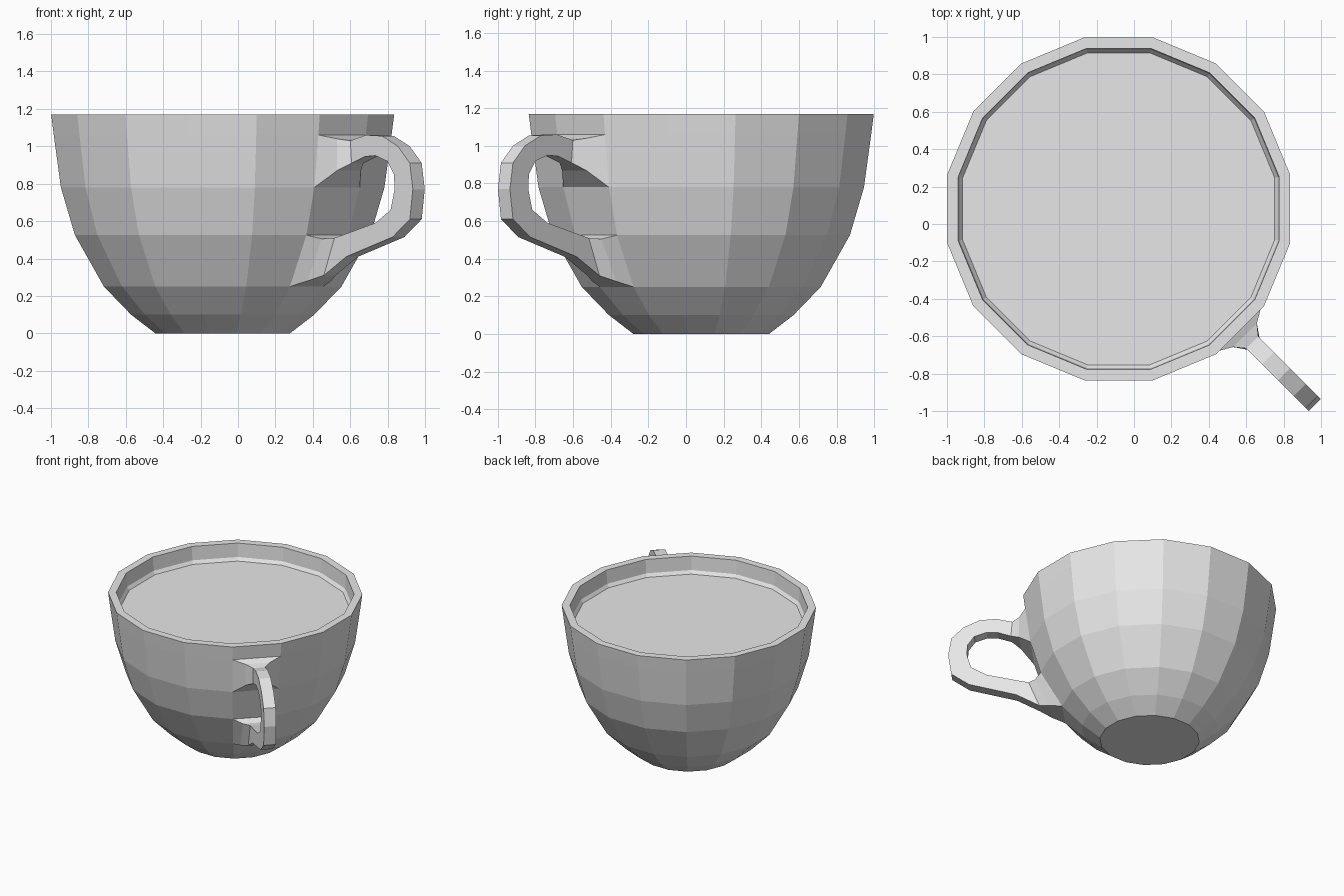
import bpy, bmesh, math
from mathutils import Matrix, Vector

cube = bpy.data.objects.get("Cube")
if cube:
    bpy.data.objects.remove(cube, do_unlink=True)

SIDES = 16
HALF = math.pi / SIDES
AXIS = Vector((-0.082, 0.081, 0))

grey = bpy.data.materials.new("light_grey")
grey.use_nodes = True
colour = (0.8, 0.8, 0.8, 1)
grey.diffuse_color = colour
grey.node_tree.nodes["Principled BSDF"].inputs["Base Color"].default_value = colour


def finish(name, bm):
    bmesh.ops.recalc_face_normals(bm, faces=bm.faces)
    mesh = bpy.data.meshes.new(name)
    bm.to_mesh(mesh)
    bm.free()
    mesh.materials.append(grey)
    obj = bpy.data.objects.new(name, mesh)
    obj.location = AXIS
    bpy.context.collection.objects.link(obj)
    return obj


def bridge(bm, a, b):
    for i in range(len(a)):
        j = (i + 1) % len(a)
        bm.faces.new((a[i], a[j], b[j], b[i]))


def ring(bm, apothem, z):
    r = apothem / math.cos(HALF)
    return [bm.verts.new((r * math.cos((2 * i + 1) * HALF),
                          r * math.sin((2 * i + 1) * HALF), z))
            for i in range(SIDES)]


# Cup: faceted bowl, thick rim and a short sloped step inside
cup_profile = [(0.36, 0), (0.49, 0.1), (0.635, 0.25), (0.79, 0.525), (0.865, 0.78),
               (0.903, 1.06), (0.917, 1.17), (0.858, 1.17), (0.852, 1.06), (0.834, 1.035)]
bm = bmesh.new()
rings = [ring(bm, r, z) for r, z in cup_profile]
for a, b in zip(rings, rings[1:]):
    bridge(bm, a, b)
bm.faces.new(rings[0])
finish("cup", bm)

# Drink: flat surface filling the cup
bm = bmesh.new()
bm.faces.new(ring(bm, 0.834, 1.035))
finish("drink_surface", bm)

# Handle: outer point, inner point, half width (None = full wall facet)
W = 0.045
handle_sections = [
    ((0.903, 1.06), (0.865, 0.78), None),
    ((0.955, 1.04), (0.955, 0.87), 0.09),
    ((1.01, 1.03), (1.02, 0.91), W),
    ((1.13, 1.06), (1.12, 0.945), W),
    ((1.25, 1.055), (1.20, 0.95), W),
    ((1.37, 1.0), (1.29, 0.92), W),
    ((1.46, 0.91), (1.34, 0.85), W),
    ((1.483, 0.77), (1.345, 0.77), W),
    ((1.46, 0.61), (1.315, 0.66), W),
    ((1.33, 0.515), (1.2, 0.59), W),
    ((0.98, 0.41), (0.95, 0.525), W),
    ((0.81, 0.31), (0.89, 0.51), W),
    ((0.73, 0.28), (0.84, 0.505), 0.09),
    ((0.635, 0.25), (0.79, 0.525), None),
]
bm = bmesh.new()
loops = []
for outer, inner, width in handle_sections:
    wo, wi = (width or p[0] * math.tan(HALF) for p in (outer, inner))
    loops.append([bm.verts.new((p[0], w, p[1])) for p, w in
                  ((outer, -wo), (outer, wo), (inner, wi), (inner, -wi))])
for a, b in zip(loops, loops[1:]):
    bridge(bm, a, b)
bmesh.ops.transform(bm, matrix=Matrix.Rotation(-math.pi / 4, 4, 'Z'), verts=bm.verts)
finish("handle", bm)
